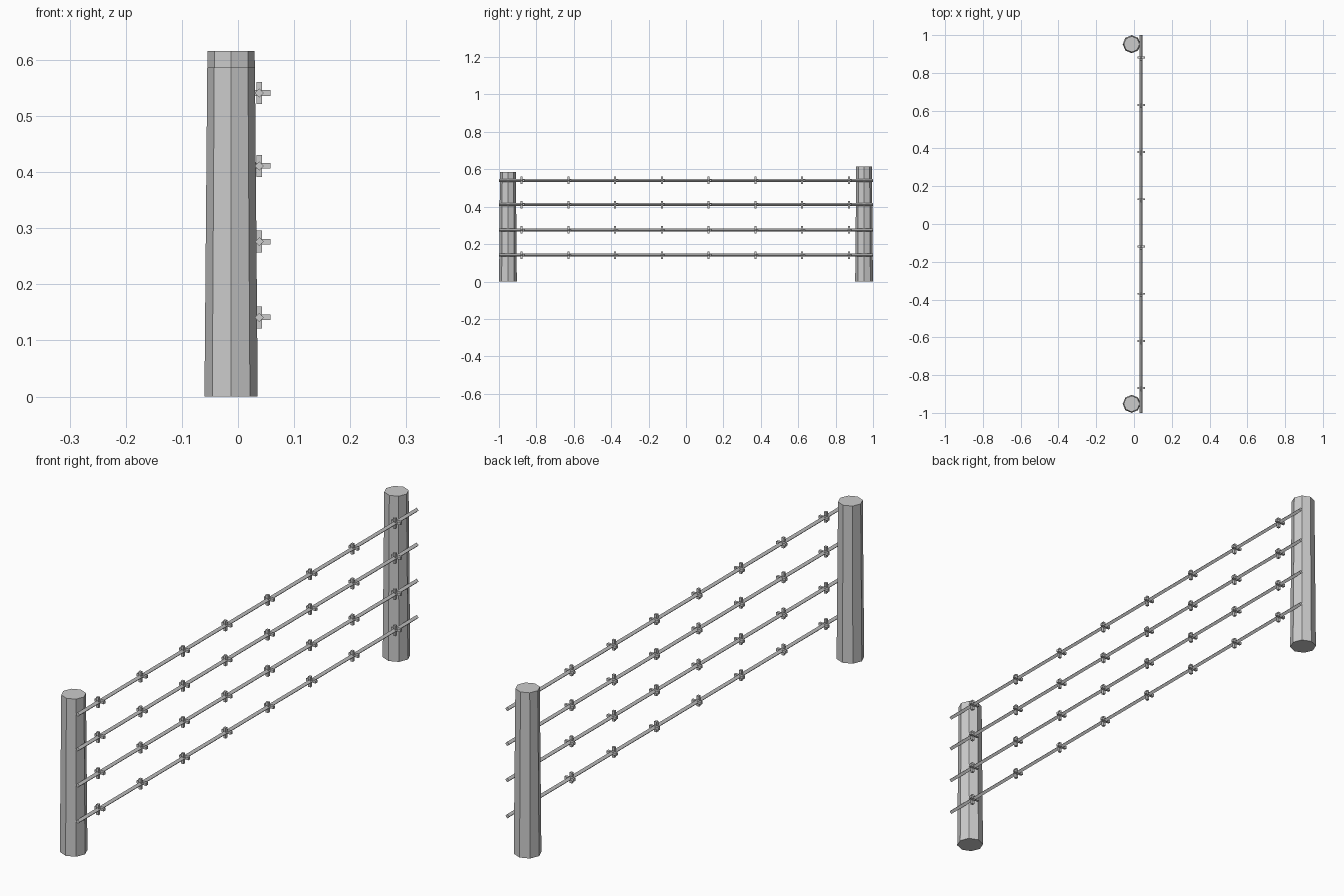
import bpy
from math import pi

if "Cube" in bpy.data.objects:
    bpy.data.objects.remove(bpy.data.objects["Cube"])

WIRE_X = 0.038
WIRE_Z = (0.141, 0.276, 0.411, 0.541)


def post(name, y, height, r_top):
    # tapered octagonal post with a corner facing the front
    bpy.ops.mesh.primitive_cone_add(vertices=8, radius1=0.0475, radius2=r_top,
                                    depth=height,
                                    location=(-0.0123, y, height / 2))
    bpy.context.object.name = name


def box(name, loc, size):
    bpy.ops.mesh.primitive_cube_add(size=1, location=loc)
    ob = bpy.context.object
    ob.name = name
    ob.scale = size
    return ob


# Posts at both ends, the rear one slightly taller
post("front_post", -0.952, 0.586, 0.0425)
post("rear_post", 0.952, 0.616, 0.042)

for n, z in enumerate(WIRE_Z, 1):
    # Four-sided wire running the whole length, edge up
    bpy.ops.mesh.primitive_cylinder_add(vertices=4, radius=0.008, depth=2,
                                        location=(WIRE_X, 0, z),
                                        rotation=(pi / 2, 0, 0))
    bpy.context.object.name = f"wire_{n}"

    # Barbs: one upright and one sideways prong side by side, repeated along the wire
    for name, y, size in (("upright_barbs", -0.879, (0.010, 0.010, 0.039)),
                          ("sideways_barbs", -0.869, (0.039, 0.010, 0.010))):
        ob = box(f"{name}_{n}", (WIRE_X, y, z), size)
        arr = ob.modifiers.new("repeat", 'ARRAY')
        arr.count = 8
        arr.use_relative_offset = False
        arr.use_constant_offset = True
        arr.constant_offset_displace = (0, 0.25 / size[1], 0)
